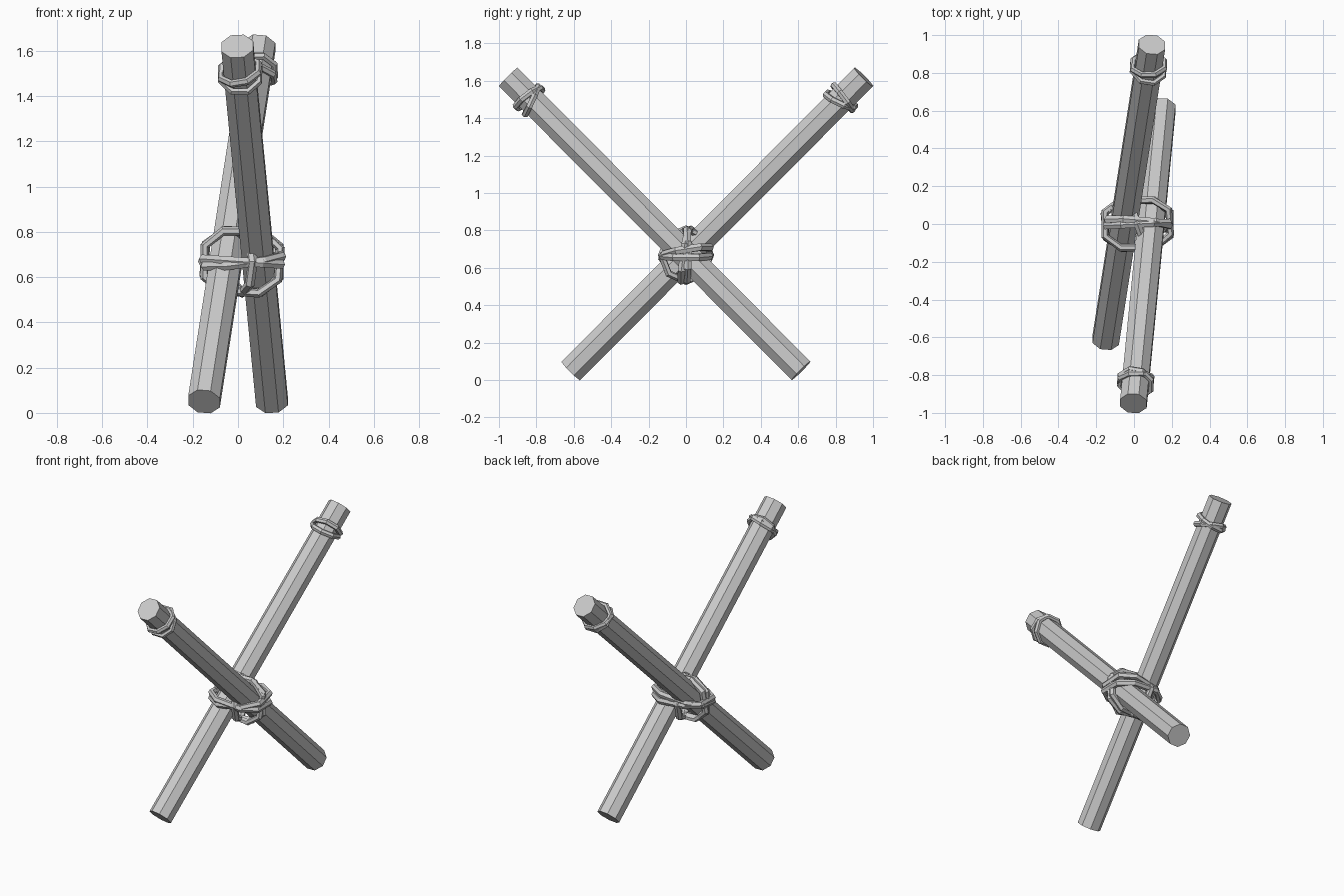
import bpy, bmesh
from math import sin, cos, pi, radians
from mathutils import Vector, Matrix, Euler

if "Cube" in bpy.data.objects:
    bpy.data.objects.remove(bpy.data.objects["Cube"])


def finish(name, bm):
    bmesh.ops.recalc_face_normals(bm, faces=bm.faces)
    me = bpy.data.meshes.new(name)
    bm.to_mesh(me)
    bm.free()
    ob = bpy.data.objects.new(name, me)
    bpy.context.collection.objects.link(ob)
    return ob


def pole_frame(a, b):
    """Axes of a pole: x sideways, z along the pole."""
    z = (b - a).normalized()
    y = z.cross(Vector((1, 0, 0))).normalized()
    x = y.cross(z)
    return Matrix((x, y, z)).transposed()


def pole(name, a, b, r=0.076, sides=8):
    rot = pole_frame(a, b)
    bm = bmesh.new()
    rings = []
    for c in (a, b):
        rings.append([bm.verts.new(c + rot @ Vector((
            r * cos(2 * pi * (i + .5) / sides), r * sin(2 * pi * (i + .5) / sides), 0)))
            for i in range(sides)])
    for i in range(sides):
        j = (i + 1) % sides
        bm.faces.new((rings[0][i], rings[0][j], rings[1][j], rings[1][i]))
    for ring in rings:
        bm.faces.new(ring)
    return finish(name, bm)


def rope_loop(bm, pts, mat, wide=0.022, thick=0.02, sides=6):
    """Closed low-poly rope through flat points, placed by a matrix."""
    n = len(pts)
    rings = []
    for i, p in enumerate(pts):
        t = (Vector(pts[(i + 1) % n]) - Vector(pts[i - 1])).normalized()
        out = Vector((t.y, -t.x, 0))
        ring = []
        for k in range(sides):
            a = 2 * pi * k / sides
            v = Vector((p[0], p[1], 0)) + out * thick * cos(a) + Vector((0, 0, wide * sin(a)))
            ring.append(bm.verts.new(mat @ v))
        rings.append(ring)
    for i in range(n):
        for k in range(sides):
            m, l = (i + 1) % n, (k + 1) % sides
            bm.faces.new((rings[i][k], rings[m][k], rings[m][l], rings[i][l]))


def place(center, rx, ry, rz):
    return Matrix.Translation(center) @ Euler((radians(rx), radians(ry), radians(rz))).to_matrix().to_4x4()


def oct_pts(a, b, c, d):
    return [(a, -b), (a, b), (c, d), (-c, d), (-a, b), (-a, -b), (-c, -d), (c, -d)]


# Two crossed poles
ends = {
    "pole_left": (Vector((-0.15, -0.615, 0.05)), Vector((0.095, 0.95, 1.62))),
    "pole_right": (Vector((0.15, 0.615, 0.05)), Vector((-0.003, -0.95, 1.62))),
}
for name, (a, b) in ends.items():
    pole(name, a, b)

# Rope collars near the upper ends: two crossing turns each
ring = [(0.09 * cos(2 * pi * (i + .5) / 8), 0.09 * sin(2 * pi * (i + .5) / 8)) for i in range(8)]
for name, (a, b) in ends.items():
    bm = bmesh.new()
    base = Matrix.Translation(b + (a - b).normalized() * 0.165) @ pole_frame(a, b).to_4x4()
    for shift, tx, ty in ((-0.012, 20, 6), (0.008, -8, -9)):
        rope_loop(bm, ring, base @ place((0, 0, shift), tx, ty, 0), 0.018, 0.016)
    finish(name + "_collar", bm)

# Lashing at the crossing
mid = Vector((0.018, 0, 0.668))
bm = bmesh.new()
flat = oct_pts(0.172, 0.065, 0.09, 0.125)
rope_loop(bm, flat, place(mid, 0, 4, 0))
rope_loop(bm, flat, place(mid + Vector((0, 0, 0.012)), 9, -7, 4))
finish("lashing_horizontal", bm)

bm = bmesh.new()
tall = oct_pts(0.165, 0.07, 0.085, 0.135)
rope_loop(bm, tall, place(mid, 90, 0, 3))
rope_loop(bm, tall, place(mid, 82, 4, -5))
finish("lashing_vertical", bm)

# Tightening turn between the poles
bm = bmesh.new()
turn = [(0.14 * cos(2 * pi * i / 8), 0.14 * sin(2 * pi * i / 8)) for i in range(8)]
rope_loop(bm, turn, place(mid, 0, 90, 20))
finish("lashing_between", bm)
